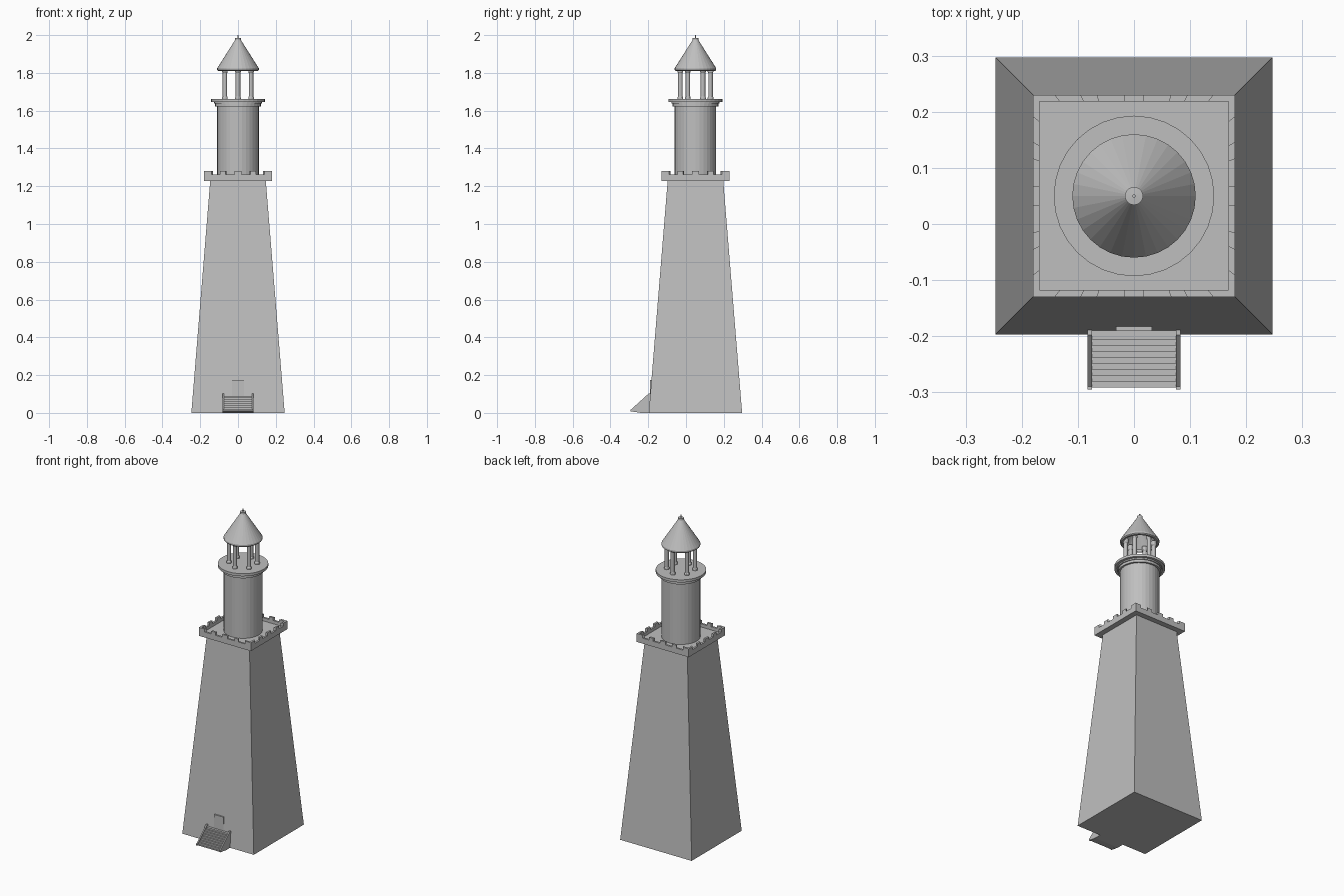
import bpy, bmesh, math

if "Cube" in bpy.data.objects:
    bpy.data.objects.remove(bpy.data.objects["Cube"])

CY = 0.05  # tower axis sits slightly behind the origin because of the stair

stone = bpy.data.materials.new("pale grey stone")
stone.diffuse_color = (0.52, 0.52, 0.52, 1)
stone.use_nodes = True
stone.node_tree.nodes["Principled BSDF"].inputs["Base Color"].default_value = stone.diffuse_color


def finish(name, bm):
    bmesh.ops.recalc_face_normals(bm, faces=bm.faces)
    me = bpy.data.meshes.new(name)
    bm.to_mesh(me)
    bm.free()
    me.materials.append(stone)
    ob = bpy.data.objects.new(name, me)
    bpy.context.collection.objects.link(ob)
    return ob


def loft(bm, a, b):
    """Closed solid between two matching rings of points."""
    va, vb = [bm.verts.new(p) for p in a], [bm.verts.new(p) for p in b]
    n = len(a)
    bm.faces.new(va[::-1])
    bm.faces.new(vb)
    for i in range(n):
        j = (i + 1) % n
        bm.faces.new((va[i], va[j], vb[j], vb[i]))


def square(h, z):
    return [(-h, CY - h, z), (h, CY - h, z), (h, CY + h, z), (-h, CY + h, z)]


def lathe(name, profile, n=32, x=0, y=CY):
    """Spin (radius, z) points; radius 0 makes a pole."""
    bm = bmesh.new()
    rings = []
    for r, z in profile:
        if r == 0:
            rings.append([bm.verts.new((x, y, z))] * n)
        else:
            rings.append([bm.verts.new((x + r * math.cos(2 * math.pi * i / n),
                                        y + r * math.sin(2 * math.pi * i / n), z))
                          for i in range(n)])
    for a, b in zip(rings, rings[1:]):
        for i in range(n):
            j = (i + 1) % n
            vs = list(dict.fromkeys((a[i], a[j], b[j], b[i])))
            bm.faces.new(vs)
    return finish(name, bm)


def side_prism(bm, yz, x0, x1):
    loft(bm, [(x0, y, z) for y, z in yz], [(x1, y, z) for y, z in yz])


# Tapering square tower
bm = bmesh.new()
loft(bm, square(0.247, 0), square(0.147, 1.23))
finish("tower_body", bm)

# Gallery floor
bm = bmesh.new()
loft(bm, square(0.18, 1.228), square(0.18, 1.242))
finish("gallery_floor", bm)

# Battlement: radially cut blocks, alternately high and low, on four sides
cuts = [-0.18, -0.141, -0.096, -0.066, -0.018, 0.018, 0.066, 0.096, 0.141, 0.18]
bm = bmesh.new()
k = 0.168 / 0.18
for s in range(4):
    ca, sa = round(math.cos(s * math.pi / 2)), round(math.sin(s * math.pi / 2))
    for i, (a, b) in enumerate(zip(cuts, cuts[1:])):
        top = 1.262 if i % 2 else 1.28
        plan = [(a, -0.18), (b, -0.18), (b * k, -0.168), (a * k, -0.168)]
        plan = [(x * ca - y * sa, x * sa + y * ca + CY) for x, y in plan]
        loft(bm, [(x, y, 1.24) for x, y in plan], [(x, y, top) for x, y in plan])
finish("battlement", bm)

# Round upper tower with stepped cornice and lantern deck
lathe("upper_tower", [(0, 1.24), (0.11, 1.24), (0.11, 1.622), (0.121, 1.622),
                      (0.121, 1.637), (0.127, 1.637), (0.127, 1.645),
                      (0.143, 1.645), (0.143, 1.661), (0, 1.661)])

# Six lantern columns
for i in range(6):
    t = math.pi / 2 + i * math.pi / 3
    lathe(f"lantern_column_{i + 1}",
          [(0, 1.655), (0.015, 1.655), (0.015, 1.67), (0.012, 1.675),
           (0.012, 1.80), (0.015, 1.805), (0.015, 1.83), (0, 1.83)],
          12, 0.08 * math.cos(t), CY + 0.08 * math.sin(t))

# Hollow conical roof and finial
lathe("lantern_roof", [(0, 1.955), (0.094, 1.825), (0.094, 1.81), (0.104, 1.81),
                       (0.11, 1.815), (0.11, 1.825), (0.016, 1.973), (0.016, 1.984),
                       (0.003, 1.985), (0.003, 2.0), (0, 2.0)])

# Door panel
bm = bmesh.new()
side_prism(bm, [(-0.191, 0.09), (-0.17, 0.09), (-0.17, 0.175), (-0.191, 0.175)],
           -0.032, 0.032)
finish("door", bm)

# Stair flight: stepped profile with an undercut foot
N = 9
y0, y1, z0, z1 = -0.291, -0.195, 0.012, 0.09
steps = [(y0, z0 - 0.003)]
for i in range(N):
    z = z0 + (z1 - z0) * i / (N - 1)
    steps += [(y0 + (y1 - y0) * i / N, z), (y0 + (y1 - y0) * (i + 1) / N, z)]
steps += [(-0.18, z1), (-0.18, 0), (-0.24, 0)]
bm = bmesh.new()
side_prism(bm, steps, -0.076, 0.076)
finish("stair_steps", bm)

# Sloping stair walls
for side, name in ((-1, "left_stair_wall"), (1, "right_stair_wall")):
    bm = bmesh.new()
    side_prism(bm, [(-0.295, 0.009), (-0.295, 0.019), (-0.29, 0.019), (-0.198, 0.102),
                    (-0.185, 0.102), (-0.185, 0), (-0.24, 0)],
               side * 0.075, side * 0.083)
    finish(name, bm)
